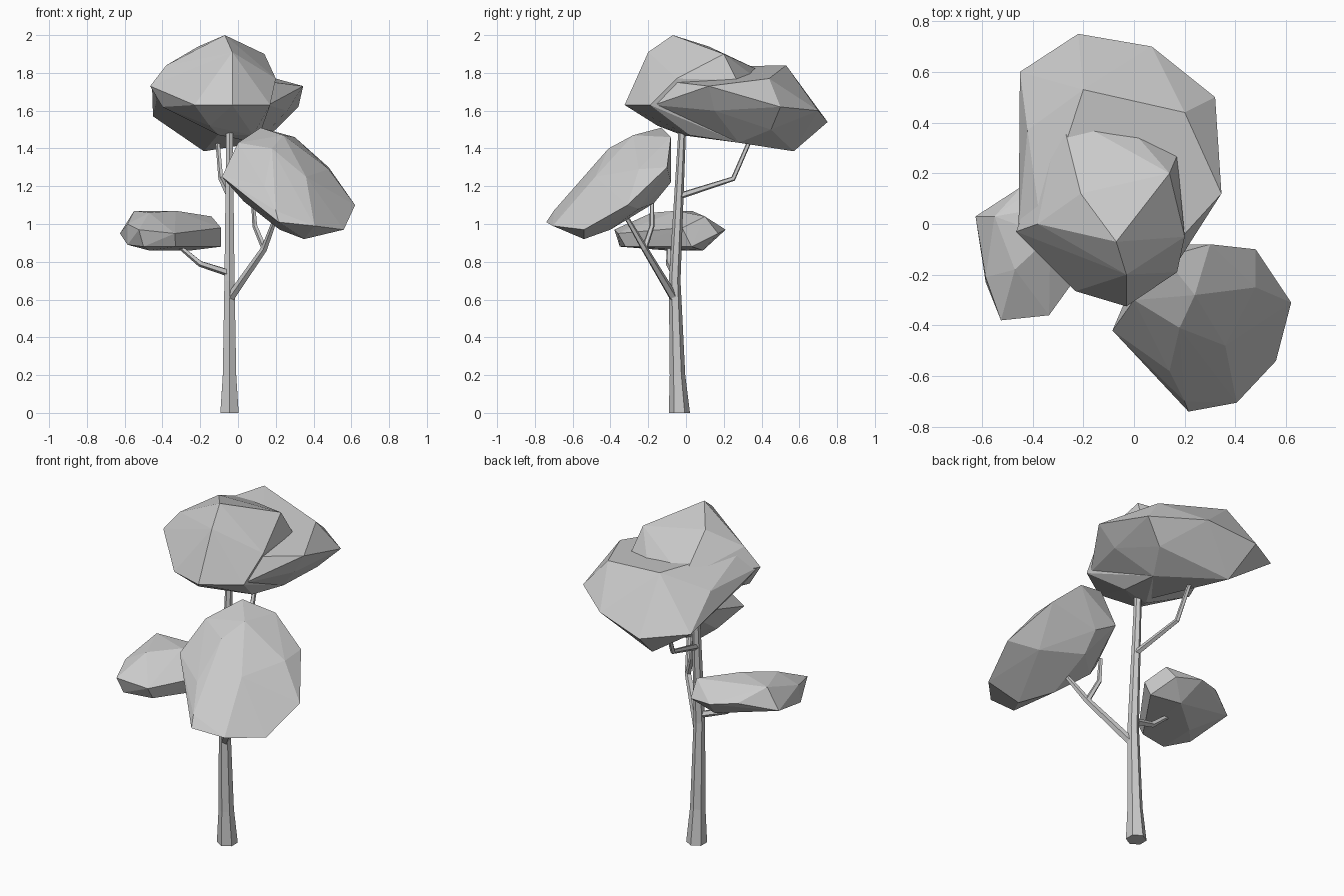
import bpy
import bmesh
import math
from mathutils import Vector

default_cube = bpy.data.objects.get("Cube")
if default_cube:
    bpy.data.objects.remove(default_cube, do_unlink=True)

grey = bpy.data.materials.new("plain grey")
grey.use_nodes = True
COLOUR = (0.6, 0.6, 0.6, 1)
grey.diffuse_color = COLOUR
grey.node_tree.nodes["Principled BSDF"].inputs["Base Color"].default_value = COLOUR


def add_object(name, bm):
    """Turn a bmesh into a flat shaded object."""
    bmesh.ops.recalc_face_normals(bm, faces=bm.faces)
    mesh = bpy.data.meshes.new(name)
    bm.to_mesh(mesh)
    bm.free()
    mesh.materials.append(grey)
    obj = bpy.data.objects.new(name, mesh)
    bpy.context.collection.objects.link(obj)
    return obj


def tube(name, path, radii, sides):
    """Sweep a tapering polygon along a path."""
    bm = bmesh.new()
    points = [Vector(p) for p in path]
    rings = []
    for i, (point, radius) in enumerate(zip(points, radii)):
        before = points[max(i - 1, 0)]
        after = points[min(i + 1, len(points) - 1)]
        turn = Vector((0, 0, 1)).rotation_difference(after - before)
        if i == 0 and point.z == 0:
            turn.identity()
        ring = []
        for k in range(sides):
            angle = math.tau * (k + 0.5) / sides
            spoke = Vector((math.cos(angle), math.sin(angle), 0)) * radius
            ring.append(bm.verts.new(point + turn @ spoke))
        rings.append(ring)
    for low, high in zip(rings, rings[1:]):
        for k in range(sides):
            n = (k + 1) % sides
            bm.faces.new((low[k], low[n], high[n], high[k]))
    bm.faces.new(rings[0])
    bm.faces.new(rings[-1])
    return add_object(name, bm)


def leaf_clump(name, corners):
    """Wrap a faceted lump of leaves around a few corner points."""
    bm = bmesh.new()
    for corner in corners:
        bm.verts.new(corner)
    hull = bmesh.ops.convex_hull(bm, input=bm.verts)
    unused = {v for v in hull["geom_interior"] if isinstance(v, bmesh.types.BMVert)}
    bmesh.ops.delete(bm, geom=list(unused), context="VERTS")
    return add_object(name, bm)


def merge(main, extra):
    """Fuse two lumps into one closed shell."""
    fuse = main.modifiers.new("fuse", "BOOLEAN")
    fuse.operation = "UNION"
    fuse.solver = "EXACT"
    fuse.object = extra
    graph = bpy.context.evaluated_depsgraph_get()
    fused = bpy.data.meshes.new_from_object(main.evaluated_get(graph))
    main.modifiers.clear()
    main.data = fused
    bpy.data.objects.remove(extra, do_unlink=True)


# Trunk, gently bowed and flared at the foot
tube("trunk",
     [(-.045, -.035, 0), (-.045, -.045, .2), (-.045, -.06, .7),
      (-.045, -.035, 1.2), (-.045, -.02, 1.5)],
     [.056, .041, .031, .024, .02], 6)

# Branches
tube("left_branch",
     [(-.04, -.065, .61), (.14, -.22, .87), (.21, -.33, 1.06)],
     [.024, .018, .012], 5)
tube("left_branch_fork",
     [(.14, -.22, .87), (.09, -.18, .99), (.08, -.18, 1.13)],
     [.016, .014, .011], 5)
tube("right_branch",
     [(-.045, -.06, .74), (-.2, -.09, .79), (-.32, -.09, .89)],
     [.02, .017, .012], 5)
tube("back_branch",
     [(-.045, -.03, 1.15), (-.09, .25, 1.24), (-.11, .35, 1.47)],
     [.018, .014, .012], 5)

# Top crown: tall front lobe fused with a lower back lobe
crown = leaf_clump("top_crown", [
    (-.07, -.07, 2), (-.03, -.2, 1.91), (.14, .2, 1.9), (-.21, .12, 1.94),
    (-.38, 0, 1.84), (-.03, -.325, 1.63), (-.23, -.265, 1.63),
    (.17, -.19, 1.63), (-.465, -.03, 1.73), (.2, -.05, 1.77),
    (-.4, -.02, 1.62), (-.1, -.02, 1.47), (.08, .02, 1.47),
    (-.15, -.15, 1.52), (.1, .28, 1.43), (0, .36, 1.78),
    (-.29, .44, 1.79), (.17, .27, 1.76)])
back_lobe = leaf_clump("back_lobe", [
    (-.2, .53, 1.84), (.2, .44, 1.77), (.345, .12, 1.73), (.32, .5, 1.62),
    (.07, .7, 1.6), (-.22, .75, 1.54), (-.45, .6, 1.57), (-.18, .57, 1.385),
    (-.42, .37, 1.73), (-.43, .1, 1.66), (.1, .28, 1.43), (-.1, .02, 1.48),
    (.26, .15, 1.6), (.2, .45, 1.5), (-.29, .44, 1.8), (-.37, .01, 1.83),
    (-.455, -.02, 1.73), (.19, -.05, 1.75), (.16, -.17, 1.63)])
merge(crown, back_lobe)

# Tilted clump on the left branch
leaf_clump("left_clump", [
    (-.085, -.42, 1.25), (.215, -.74, 1.01), (.405, -.705, .99),
    (.56, -.54, .97), (.62, -.31, 1.1), (.48, -.1, 1.3), (.3, -.08, 1.46),
    (.12, -.13, 1.51), (0, -.3, 1.43), (.35, -.54, .92), (.22, -.4, .97),
    (.03, -.33, 1.12), (.14, -.58, 1.2), (.18, -.41, 1.4), (.24, -.28, 1.47),
    (.36, -.48, 1.25), (.06, -.08, 1.3), (.2, -.08, 1.22), (.2, -.17, 1.11),
    (.45, -.25, 1.08), (.2, -.7, 1.07), (.48, -.25, 1.29)])

# Low flat clump on the right branch
leaf_clump("right_clump", [
    (-.625, .03, .95), (-.585, -.21, 1), (-.585, -.23, .89),
    (-.525, -.38, .97), (-.5, -.35, .88), (-.335, -.36, .95),
    (-.33, -.32, .88), (-.25, -.22, .96), (-.09, -.02, .98),
    (-.09, .03, .88), (-.3, .21, .97), (-.44, .15, .99), (-.14, .1, 1.04),
    (-.55, .03, 1.07), (-.33, -.05, 1.07), (-.47, -.1, .86),
    (-.25, .09, .86), (-.47, -.18, 1.06), (-.15, .17, .95)])
